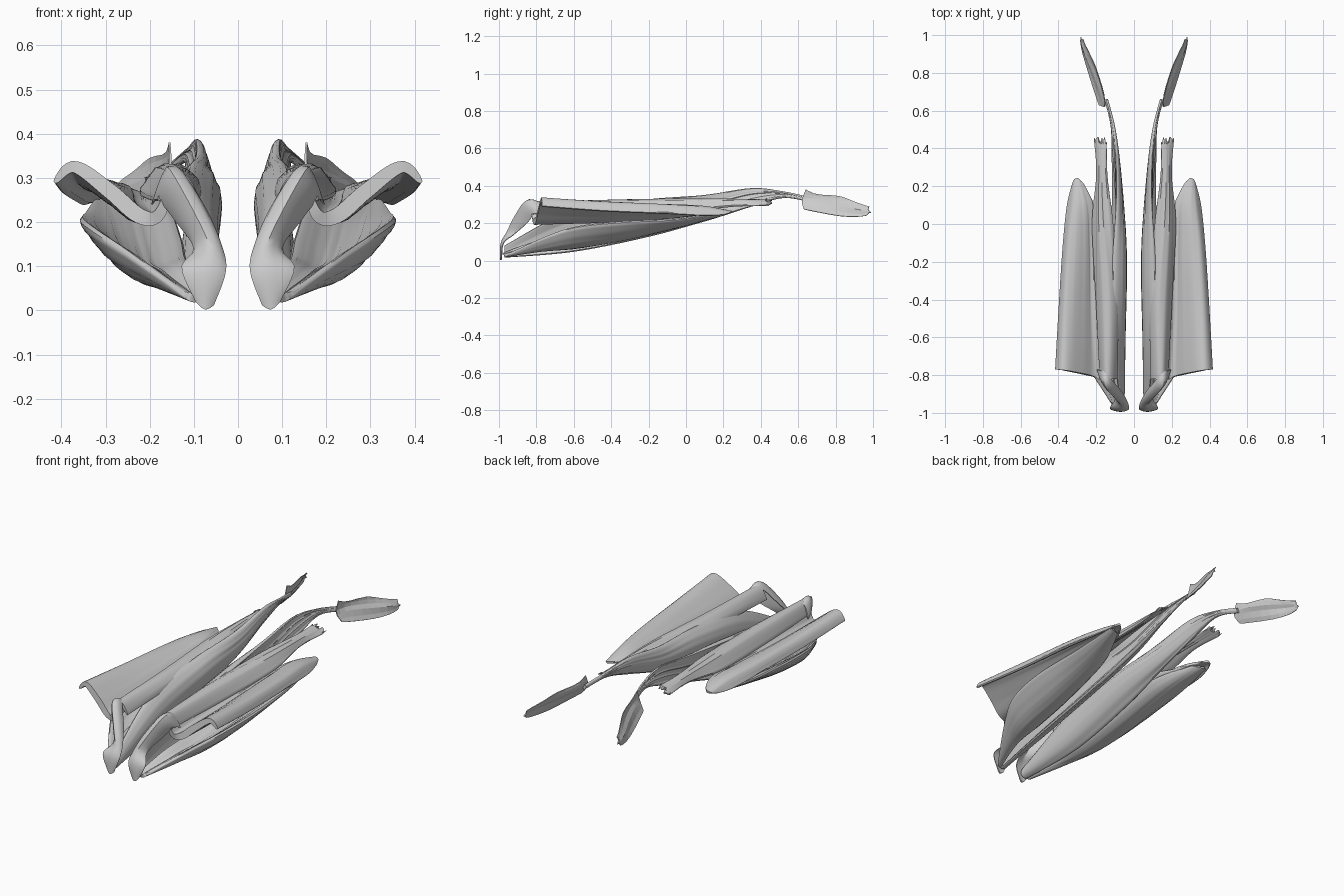
import bpy, bmesh, math, random
from mathutils import Vector

random.seed(4)


def spline(pts, n):
    """Catmull-Rom resample of a list of vectors to n points."""
    out, last = [], len(pts) - 1
    for i in range(n):
        f = i / (n - 1) * last
        k = min(int(f), last - 1)
        t = f - k
        a, b, c, d = (pts[max(0, min(last, j))] for j in (k - 1, k, k + 1, k + 2))
        out.append(0.5 * (2 * b + (c - a) * t + (2 * a - 5 * b + 4 * c - d) * t * t
                          + (3 * b - a - 3 * c + d) * t ** 3))
    return out


def muscle(name, rows, thick, nu=28, nv=60, ripple=0.002, ragged=0.0, smooth=True):
    """Lens-thick sheet lofted through cross rows; mirrored to the other side.
    thick holds one half-thickness per row."""
    cross = [spline([Vector(p) for p in r], nu) for r in rows]
    cols = [spline([c[i] for c in cross], nv) for i in range(nu)]
    ths = spline([Vector((t, 0, 0)) for t in thick], nv)
    fibre = [random.uniform(-ripple, ripple) for _ in range(nu)]
    if ragged:
        for c in cols:
            c[-1] = c[-1] + Vector((0, random.uniform(-ragged, ragged), random.uniform(-ragged, ragged) * 0.4))
    bm = bmesh.new()
    top, bot = [], []
    for i in range(nu):
        bulge = 0.2 + 0.8 * math.sin(math.pi * i / (nu - 1)) ** 0.7
        top.append([])
        bot.append([])
        for j in range(nv):
            du = cols[min(i + 1, nu - 1)][j] - cols[max(i - 1, 0)][j]
            dv = cols[i][min(j + 1, nv - 1)] - cols[i][max(j - 1, 0)]
            n = du.cross(dv).normalized()
            fade = math.sin(math.pi * j / (nv - 1))
            h = max(0.002, ths[j].x * bulge)
            p = cols[i][j]
            top[i].append(bm.verts.new(p + n * (h + fibre[i] * fade)))
            bot[i].append(bm.verts.new(p - n * (h - fibre[i] * fade)))
    for i in range(nu - 1):
        for j in range(nv - 1):
            bm.faces.new((top[i][j], top[i + 1][j], top[i + 1][j + 1], top[i][j + 1]))
            bm.faces.new((bot[i][j], bot[i][j + 1], bot[i + 1][j + 1], bot[i + 1][j]))
        for j in (0, nv - 1):
            bm.faces.new((top[i][j], top[i + 1][j], bot[i + 1][j], bot[i][j]))
    for j in range(nv - 1):
        for i in (0, nu - 1):
            bm.faces.new((top[i][j], top[i][j + 1], bot[i][j + 1], bot[i][j]))
    bmesh.ops.recalc_face_normals(bm, faces=bm.faces)
    me = bpy.data.meshes.new(name)
    bm.to_mesh(me)
    bm.free()
    ob = bpy.data.objects.new(name, me)
    bpy.context.collection.objects.link(ob)
    ob.modifiers.new("mirror", "MIRROR").use_mirror_merge = False
    if smooth:
        bpy.ops.object.select_all(action="DESELECT")
        ob.select_set(True)
        bpy.context.view_layer.objects.active = ob
        bpy.ops.object.shade_smooth_by_angle(angle=math.radians(45))
    return ob


def at(y, *xz):
    """Cross row of (x, z) points at one y."""
    return [(x, y, z) for x, z in xz]


# broad upper fan: drops from the inner ridge into a valley, rises to a curled outer edge
muscle("upper_fan_muscle", [
    [(0.15, -0.83, 0.29), (0.18, -0.82, 0.215), (0.225, -0.805, 0.215), (0.29, -0.79, 0.27),
     (0.37, -0.775, 0.325), (0.415, -0.77, 0.29)],
    at(-0.45, (0.16, 0.29), (0.19, 0.235), (0.235, 0.225), (0.29, 0.265), (0.36, 0.30), (0.395, 0.265)),
    at(-0.10, (0.17, 0.28), (0.20, 0.245), (0.24, 0.245), (0.28, 0.27), (0.34, 0.285), (0.372, 0.25)),
    at(0.10, (0.215, 0.25), (0.225, 0.255), (0.25, 0.265), (0.28, 0.275), (0.32, 0.275), (0.352, 0.24)),
    [(0.27, 0.20, 0.255), (0.275, 0.22, 0.26), (0.29, 0.238, 0.26), (0.30, 0.242, 0.26),
     (0.315, 0.235, 0.255), (0.33, 0.20, 0.245)],
], [0.018, 0.022, 0.02, 0.015, 0.006], nu=34)

# lower belly running from the front tip outward beneath the fan
muscle("lower_belly_muscle", [
    [(0.08, -0.975, 0.04), (0.09, -0.975, 0.03), (0.105, -0.965, 0.028), (0.125, -0.94, 0.04)],
    [(0.11, -0.80, 0.10), (0.15, -0.79, 0.07), (0.19, -0.77, 0.075), (0.25, -0.74, 0.13)],
    [(0.12, -0.60, 0.12), (0.18, -0.60, 0.085), (0.25, -0.60, 0.105), (0.325, -0.58, 0.18)],
    [(0.13, -0.35, 0.165), (0.19, -0.35, 0.13), (0.27, -0.35, 0.14), (0.355, -0.35, 0.205)],
    [(0.16, -0.05, 0.225), (0.21, -0.05, 0.195), (0.28, -0.05, 0.195), (0.345, -0.05, 0.22)],
    [(0.25, 0.16, 0.255), (0.27, 0.18, 0.25), (0.30, 0.20, 0.245), (0.325, 0.19, 0.25)],
], [0.01, 0.02, 0.023, 0.024, 0.018, 0.006])

# long inner muscle, narrowing into a rear tendon
muscle("inner_long_muscle", [
    at(-0.97, (0.085, 0.018), (0.065, 0.03), (0.06, 0.045), (0.07, 0.08)),
    at(-0.60, (0.125, 0.05), (0.075, 0.10), (0.068, 0.20), (0.11, 0.27)),
    at(-0.20, (0.125, 0.13), (0.07, 0.19), (0.065, 0.275), (0.11, 0.325)),
    at(0.10, (0.115, 0.215), (0.08, 0.245), (0.075, 0.30), (0.09, 0.35)),
    at(0.35, (0.115, 0.29), (0.10, 0.315), (0.09, 0.355), (0.092, 0.387)),
    at(0.52, (0.12, 0.335), (0.115, 0.345), (0.11, 0.357), (0.11, 0.37)),
    at(0.66, (0.155, 0.315), (0.15, 0.32), (0.145, 0.33), (0.145, 0.34)),
], [0.01, 0.02, 0.023, 0.02, 0.014, 0.009, 0.008])

# arched middle band between the inner muscle and the fan
muscle("middle_band_muscle", [
    at(-0.82, (0.09, 0.25), (0.12, 0.295), (0.15, 0.305), (0.18, 0.25)),
    at(-0.40, (0.085, 0.275), (0.12, 0.305), (0.16, 0.30), (0.20, 0.25)),
    at(0.0, (0.11, 0.315), (0.15, 0.315), (0.18, 0.305), (0.22, 0.265)),
    at(0.25, (0.14, 0.32), (0.16, 0.318), (0.18, 0.308), (0.198, 0.29)),
    at(0.44, (0.145, 0.325), (0.165, 0.32), (0.185, 0.31), (0.21, 0.295)),
], [0.01, 0.018, 0.018, 0.014, 0.005], nu=20, ragged=0.02)

# flat front tendon climbing from the front tip to the fan
muscle("front_tendon", [
    [(0.055, -0.985, 0.012), (0.075, -0.99, 0.002), (0.095, -0.985, 0.02)],
    [(0.028, -0.98, 0.085), (0.07, -0.985, 0.09), (0.128, -0.975, 0.095)],
    [(0.035, -0.94, 0.14), (0.065, -0.95, 0.15), (0.10, -0.92, 0.14)],
    [(0.07, -0.88, 0.22), (0.10, -0.91, 0.23), (0.14, -0.85, 0.20)],
    [(0.12, -0.82, 0.30), (0.15, -0.85, 0.315), (0.18, -0.81, 0.25)],
    [(0.13, -0.77, 0.29), (0.16, -0.78, 0.305), (0.195, -0.77, 0.24)],
], [0.004, 0.006, 0.009, 0.01, 0.009, 0.005], nu=9, nv=24)

# thin torn sheet at the rear end of the tendon
muscle("rear_tendon_sheet", [
    [(0.185, 0.63, 0.275), (0.155, 0.62, 0.32), (0.155, 0.64, 0.38)],
    [(0.205, 0.68, 0.265), (0.17, 0.70, 0.32), (0.165, 0.70, 0.355)],
    [(0.25, 0.82, 0.24), (0.215, 0.82, 0.30), (0.20, 0.82, 0.345)],
    [(0.278, 0.92, 0.235), (0.262, 0.92, 0.28), (0.235, 0.90, 0.315)],
    [(0.285, 0.985, 0.245), (0.28, 0.985, 0.265), (0.27, 0.97, 0.29)],
], [0.003] * 5, nu=6, nv=11, ripple=0.004, ragged=0.012, smooth=False)
